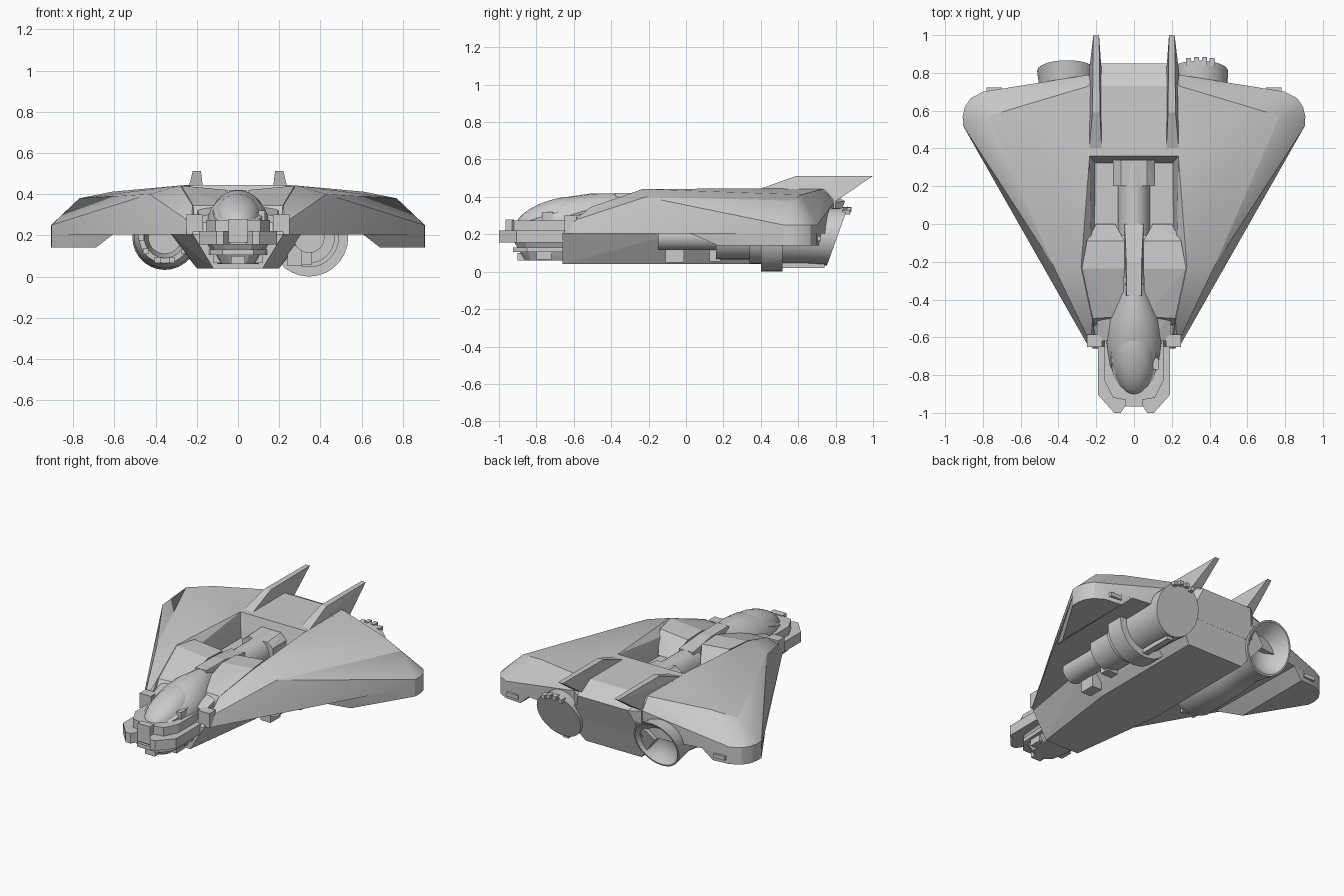
import bpy, bmesh, math
from mathutils import Vector, Matrix

if "Cube" in bpy.data.objects:
    bpy.data.objects.remove(bpy.data.objects["Cube"])


def finish(bm, name, mirror=False, smooth=None):
    bmesh.ops.recalc_face_normals(bm, faces=bm.faces[:])
    me = bpy.data.meshes.new(name)
    bm.to_mesh(me)
    bm.free()
    ob = bpy.data.objects.new(name, me)
    bpy.context.collection.objects.link(ob)
    if mirror:
        m = ob.modifiers.new("mirror", 'MIRROR')
        m.use_mirror_merge = False
    if smooth:
        bpy.ops.object.select_all(action='DESELECT')
        ob.select_set(True)
        bpy.context.view_layer.objects.active = ob
        bpy.ops.object.shade_smooth_by_angle(angle=math.radians(smooth))
    return ob


def solid(name, pts, both=False, mirror=False, smooth=None):
    """Faceted convex block; both=True adds the points reflected in x."""
    bm = bmesh.new()
    if both:
        pts = pts + [(-x, y, z) for x, y, z in pts]
    for p in pts:
        bm.verts.new(p)
    bmesh.ops.convex_hull(bm, input=bm.verts[:])
    loose = [v for v in bm.verts if not v.link_faces]
    bmesh.ops.delete(bm, geom=loose, context='VERTS')
    bmesh.ops.dissolve_limit(bm, angle_limit=0.03, verts=bm.verts[:], edges=bm.edges[:])
    return finish(bm, name, mirror, smooth)


def box(name, x, y, z, mirror=False):
    return solid(name, [(a, b, c) for a in x for b in y for c in z], mirror=mirror)


def prism(name, outline, z0, z1):
    """Symmetric plan outline (right half, back to front) extruded in z."""
    bm = bmesh.new()
    ring = outline + [(-x, y) for x, y in reversed(outline)]
    f = bm.faces.new([bm.verts.new((x, y, z0)) for x, y in ring])
    ext = bmesh.ops.extrude_face_region(bm, geom=[f])
    for v in [g for g in ext["geom"] if isinstance(g, bmesh.types.BMVert)]:
        v.co.z = z1
    return finish(bm, name)


def loft(name, cx, secs, n=28, smooth=35):
    """Elliptical rings along y: (y, rx, rz, centre z, shear)."""
    bm = bmesh.new()
    rings = []
    for y, rx, rz, zc, sh in secs:
        ring = []
        for i in range(n):
            a = 2 * math.pi * i / n
            dz = rz * math.sin(a)
            ring.append(bm.verts.new((cx + rx * math.cos(a), y + sh * dz, zc + dz)))
        rings.append(ring)
    for r, s in zip(rings, rings[1:]):
        for i in range(n):
            j = (i + 1) % n
            bm.faces.new((r[i], r[j], s[j], s[i]))
    bm.faces.new(rings[0])
    bm.faces.new(rings[-1])
    return finish(bm, name, smooth=smooth)


# Wings: faceted upper shell and drooped rounded tip
tip = [(.905, .52), (.907, .57), (.895, .62), (.865, .665), (.80, .70)]
wing = [(.235, .36, .445), (.28, -.23, .442), (.24, .73, .442), (.22, -.51, .345),
        (.43, -.215, .40), (.77, .57, .38), (.61, .62, .412), (.255, -.58, .28),
        (.23, -.65, .235), (.20, -.65, .205), (.24, -.65, .205), (.24, .79, .37),
        (.41, .755, .35), (.41, .755, .205), (.20, .78, .205), (.20, .36, .26)]
solid("wing_shell", wing + [(x, y, z) for x, y in tip for z in (.205, .25)],
      mirror=True, smooth=22)
solid("wing_tip_pod", [(.605, .02, .206), (.62, .725, .206), (.69, .17, .14), (.69, .71, .14)]
      + [(x, y, z) for x, y in tip for z in (.14, .22)], mirror=True, smooth=22)
box("tip_slot_trim", (.70, .78), (.70, .722), (.165, .19), mirror=True)

# Keel body and rear deck
solid("keel_body", [(.12, -.66, .04), (.20, -.05, .04), (.20, .74, .04), (.22, -.66, .205),
                    (.32, -.05, .205), (.33, .79, .205), (.20, -.6, .29), (.22, .82, .30)], both=True)
solid("rear_deck", [(.24, .36, .445), (.20, .32, .29), (.24, .73, .442), (.18, .85, .378),
                    (.24, .80, .37), (.24, .79, .20)], both=True)

# Shoulder blocks either side of the neck
solid("shoulder_block", [(.10, 0, .31), (.20, 0, .31), (.05, -.09, .415), (.25, -.09, .435),
                         (.05, -.235, .42), (.275, -.235, .441), (.06, -.49, .345), (.218, -.50, .346),
                         (.06, -.52, .25), (.21, -.56, .25)], mirror=True)
box("shoulder_step", (.17, .25), (-.65, -.585), (.205, .30), mirror=True)
solid("neck_cheek", [(.10, -.62, .31), (.19, -.62, .29), (.10, -.45, .35), (.20, -.45, .34),
                     (.10, -.62, .2), (.19, -.62, .2), (.20, -.45, .2)], mirror=True)

# Dorsal spine
loft("dorsal_spine", 0, [(-.06, .085, .10, .295, 0), (.34, .085, .10, .30, 0)])
solid("spine_collar", [(.11, .20, .36), (.11, .34, .36), (.07, .20, .39), (.07, .34, .40),
                       (.11, .2, .28), (.11, .34, .28)], both=True)
solid("spine_ridge", [(.04, -.38, .42), (.04, -.2, .42), (.05, .0, .395), (.05, .0, .28),
                      (.05, -.38, .28)], both=True)

# Nose fuselage, canopy and canopy frame
loft("nose_fuselage", 0, [(-.92, .04, .03, .225, 0), (-.86, .09, .065, .235, 0),
                          (-.75, .13, .105, .25, 0), (-.62, .148, .14, .262, 0),
                          (-.50, .14, .153, .266, 0), (-.38, .10, .15, .268, 0),
                          (-.24, .045, .13, .27, 0)])
tilt = Matrix.Translation((0, -.705, .30)) @ Matrix.Rotation(math.radians(17), 4, 'X')
bm = bmesh.new()
bmesh.ops.create_uvsphere(bm, u_segments=28, v_segments=16, radius=1,
                          matrix=tilt @ Matrix.Diagonal((.108, .212, .085, 1)))
finish(bm, "canopy", smooth=60)
bm = bmesh.new()
n = 28
rows = []
for i in range(n):
    a = 2 * math.pi * i / n
    rows.append([bm.verts.new(tilt @ Vector(((.108 + w) * math.cos(a), (.20 + w) * math.sin(a), h)))
                 for w, h in ((-.012, -.03), (.018, -.03), (.014, .012), (-.012, .02))])
for i in range(n):
    for k in range(4):
        r, s = rows[i], rows[(i + 1) % n]
        bm.faces.new((r[k], r[(k + 1) % 4], s[(k + 1) % 4], s[k]))
finish(bm, "canopy_frame", smooth=35)
box("canopy_latch", (.10, .13), (-.77, -.71), (.27, .32))

# Nose collar tiers and chin
prism("nose_collar", [(.19, -.58), (.19, -.905), (.105, -1.0), (.07, -1.0), (.04, -.955)], .155, .22)
prism("nose_upper_tier", [(.155, -.58), (.155, -.83), (.11, -.92), (.05, -.93)], .22, .275)
box("nose_plate", (-.045, .045), (-.965, -.92), (.165, .28))
solid("chin", [(.15, -.64, .16), (.13, -.86, .16), (.07, -.92, .16), (.10, -.64, .06),
               (.075, -.83, .06), (.04, -.86, .06)], both=True)
prism("chin_band", [(.145, -.64), (.135, -.85), (.075, -.925)], .105, .13)
box("chin_sensor", (-.035, .035), (-.90, -.82), (.06, .10))
box("chin_rib", (.08, .12), (-.80, -.72), (.065, .11), mirror=True)

# Tail fins
solid("tail_fin", [(.17, .36, .43), (.24, .36, .43), (.18, .59, .512), (.22, .59, .512),
                   (.185, 1.0, .512), (.215, 1.0, .512), (.17, .79, .37), (.24, .79, .37)], mirror=True)

# Right engine: stepped barrel, collar and capped nozzle
Z = .19
loft("right_engine", .345, [(-.15, .075, .075, Z, 0), (.16, .075, .075, Z, 0), (.16, .125, .125, Z, 0),
                            (.34, .125, .125, Z, 0), (.34, .145, .145, Z, 0), (.62, .145, .145, Z, 0),
                            (.81, .153, .153, Z, .36)])
loft("right_engine_collar", .345, [(.40, .14, .14, Z, 0), (.40, .19, .19, Z, 0), (.515, .19, .19, Z, 0),
                                   (.515, .14, .14, Z, 0)])
for i in range(4):
    a = math.radians(62 + 17 * i)
    x, z = .345 + .145 * math.cos(a), Z + .145 * math.sin(a)
    y = .81 + .36 * (z - Z)
    box("nozzle_tooth", (x - .013, x + .013), (y - .02, y + .022), (z - .012, z + .012))
box("engine_pipe", (.325, .365), (.50, .74), (.02, .05))
box("engine_bracket", (.24, .31), (-.11, -.01), (.05, .15))
box("engine_clip", (.28, .36), (.125, .185), (.055, .13))

# Left engine: open intake and bowl nozzle
loft("left_engine", -.355, [(.22, .08, .08, Z, 0), (.08, .10, .10, Z, 0), (.08, .125, .125, Z, 0),
                            (.14, .15, .15, Z, 0), (.45, .145, .145, Z, 0), (.60, .13, .13, Z, 0),
                            (.81, .158, .158, Z, .36), (.81, .148, .148, Z, .36),
                            (.75, .10, .10, Z, .3), (.72, .03, .03, Z, .2)])
for i in range(5):
    a = math.radians(180 + 36 * i)
    x, z = -.355 + .115 * math.cos(a), Z + .115 * math.sin(a)
    box("intake_rib", (x - .014, x + .014), (.06, .14), (z - .014, z + .014))
